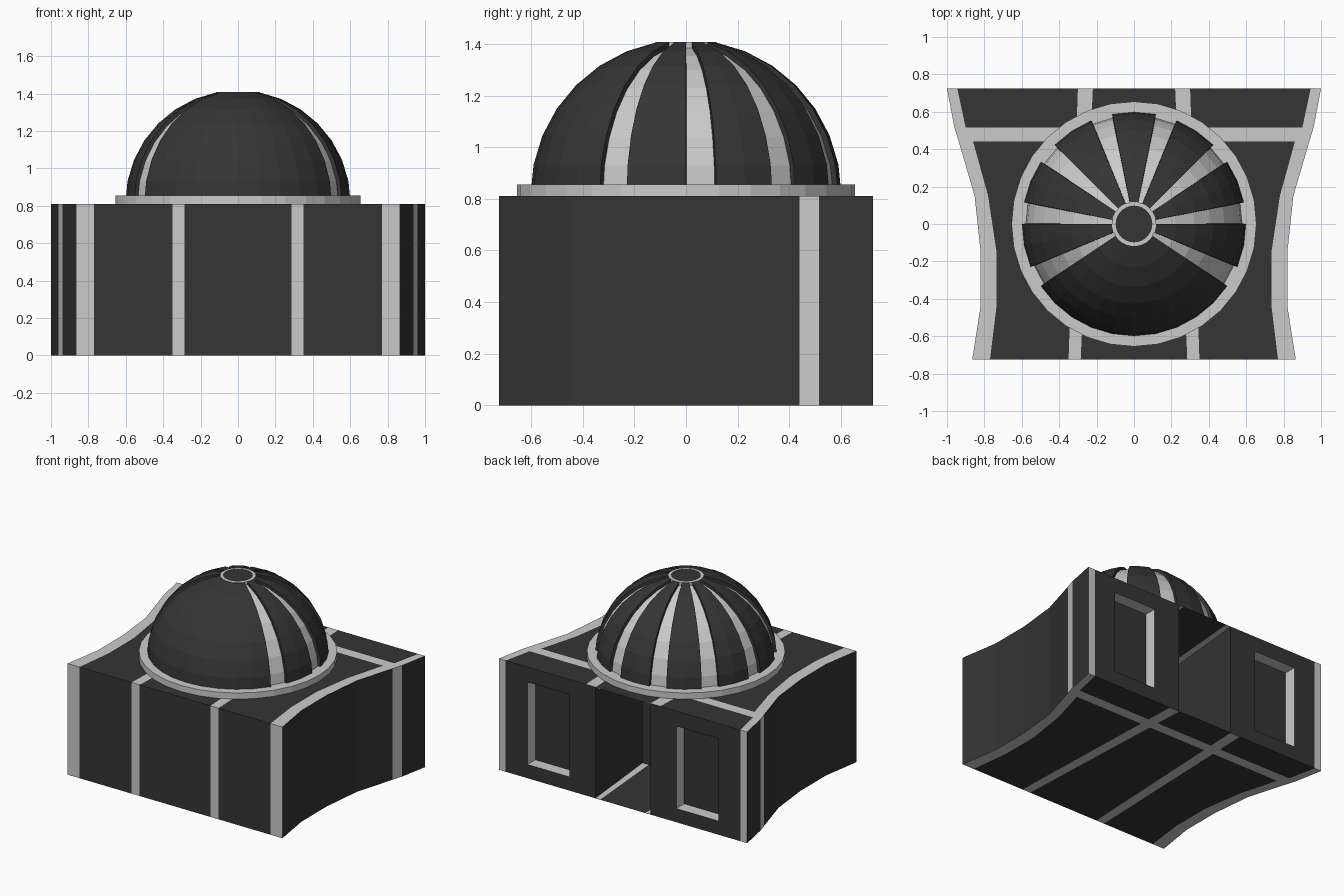
import bpy, bmesh
from math import sin, cos, pi

if "Cube" in bpy.data.objects:
    bpy.data.objects.remove(bpy.data.objects["Cube"])

H = 0.81            # height of the base block


def material(name, v):
    m = bpy.data.materials.new(name)
    m.diffuse_color = (v, v, v, 1)
    m.use_nodes = True
    m.node_tree.nodes["Principled BSDF"].inputs["Base Color"].default_value = m.diffuse_color
    return m


MATS = [material("dark", 0.035), material("light", 0.8)]
DARK, LIGHT = 0, 1


def make(name, quads, inward=False):
    """Object from (material, points) faces; shared corners are welded."""
    bm = bmesh.new()
    for mat, pts in quads:
        bm.faces.new([bm.verts.new(p) for p in pts]).material_index = mat
    bmesh.ops.remove_doubles(bm, verts=bm.verts, dist=0.0005)
    bmesh.ops.recalc_face_normals(bm, faces=bm.faces)
    if inward:
        bmesh.ops.reverse_faces(bm, faces=bm.faces)
    me = bpy.data.meshes.new(name)
    bm.to_mesh(me)
    bm.free()
    for m in MATS:
        me.materials.append(m)
    ob = bpy.data.objects.new(name, me)
    bpy.context.collection.objects.link(ob)
    return ob


# Base block: stations of (y, half width, inner edge of the side trim)
rows = [(-0.725, 0.865, 0.77), (-0.44, 0.82, 0.735), (-0.15, 0.82, 0.735),
        (0.15, 0.852, 0.78), (0.44, 0.937, 0.86), (0.515, 0.96, 0.90),
        (0.725, 1.0, 0.945)]


def columns(y, w, inner):
    t = (y + 0.725) / 1.45
    s1, s2 = 0.285 - 0.065 * t, 0.35 - 0.05 * t
    return [-w, -inner, -s2, -s1, s1, s2, inner, w]


grid = [[(x, r[0]) for x in columns(*r)] for r in rows]


def wall(p, q, mat, z0=0, z1=H):
    return (mat, [(*p, z0), (*q, z0), (*q, z1), (*p, z1)])


quads = []
for i in range(len(rows) - 1):
    a, b = grid[i], grid[i + 1]
    cross = i == 4
    for j in range(7):
        mat = LIGHT if cross or j in (0, 2, 4, 6) else DARK
        for z in (0, H):
            quads.append((mat, [(*a[j], z), (*a[j + 1], z), (*b[j + 1], z), (*b[j], z)]))
    for j in (0, 7):
        quads.append(wall(a[j], b[j], LIGHT if cross else DARK))
front, back = grid[0], grid[-1]
for j in range(7):
    quads.append(wall(front[j], front[j + 1], LIGHT if j % 2 == 0 else DARK))
for j in (0, 2, 4, 6):
    quads.append(wall(back[j], back[j + 1], LIGHT if j in (0, 6) else DARK))

# Back panels with recessed windows and light reveals
Y = 0.725


def rect(x0, x1, z0, z1, y):
    return [(x0, y, z0), (x1, y, z0), (x1, y, z1), (x0, y, z1)]


for j, (x0, x1) in ((1, (-0.77, -0.43)), (5, (0.43, 0.77))):
    outer = rect(back[j][0], back[j + 1][0], 0, H, Y)
    rim = rect(x0, x1, 0.10, 0.70, Y)
    deep = rect(x0, x1, 0.10, 0.70, Y - 0.09)
    for k in range(4):
        n = (k + 1) % 4
        quads.append((DARK, [outer[k], outer[n], rim[n], rim[k]]))
        quads.append((LIGHT, [rim[k], rim[n], deep[n], deep[k]]))
    quads.append((DARK, deep))
make("base_block", quads)

# Recess in the middle of the back, striped along its floor and ceiling
near, far, yf = 0.22, 0.28, 0.10
z0, z1 = 0.004, H - 0.004
xs_near = [-near, -near + 0.04, near - 0.04, near]
xs_far = [-far, -far + 0.05, far - 0.05, far]
quads = []
for j in range(3):
    for z in (z0, z1):
        quads.append((DARK if j == 1 else LIGHT,
                      [(xs_near[j], Y, z), (xs_near[j + 1], Y, z),
                       (xs_far[j + 1], yf, z), (xs_far[j], yf, z)]))
    quads.append(wall((xs_far[j], yf), (xs_far[j + 1], yf), DARK, z0, z1))
for j in (0, 3):
    quads.append(wall((xs_near[j], Y), (xs_far[j], yf), DARK, z0, z1))
make("back_recess", quads, inward=True)

# Surfaces of revolution in 32 steps
N = 32


def pt(r, z, i):
    a = 2 * pi * (i % N) / N
    return (r * cos(a), r * sin(a), z)


def spin(profile, mat, skip=(), cap=False):
    out = []
    for i in range(N):
        if i in skip:
            continue
        for (r0, h0), (r1, h1) in zip(profile, profile[1:]):
            out.append((mat, [pt(r0, h0, i), pt(r0, h0, i + 1),
                              pt(r1, h1, i + 1), pt(r1, h1, i)]))
    if cap:
        out.append((mat, [pt(*profile[-1], i) for i in range(N)]))
    return out


# Collar under the dome
make("dome_collar", spin([(0.55, H), (0.655, H), (0.655, 0.855), (0.55, 0.855), (0.55, H)], LIGHT))


# Light inner dome showing between dark raised panels
def arc(r):
    return [(r * cos(k * pi / 16), 0.815 + r * sin(k * pi / 16)) for k in range(8)]


make("inner_dome", spin(arc(0.582), LIGHT, cap=True))
stripes = (0, 3, 6, 9, 12, 15, 18, 29)
shell = make("dome_panels", spin(arc(0.602), DARK, skip=stripes))
sol = shell.modifiers.new("thickness", 'SOLIDIFY')
sol.thickness = 0.022
sol.offset = -1

# Crown ring and disc on top
make("crown_ring", spin([(0.098, 1.38), (0.118, 1.38), (0.118, 1.408), (0.098, 1.408), (0.098, 1.38)], LIGHT))
make("crown_disc", spin([(0.099, 1.38), (0.099, 1.405)], DARK, cap=True))
